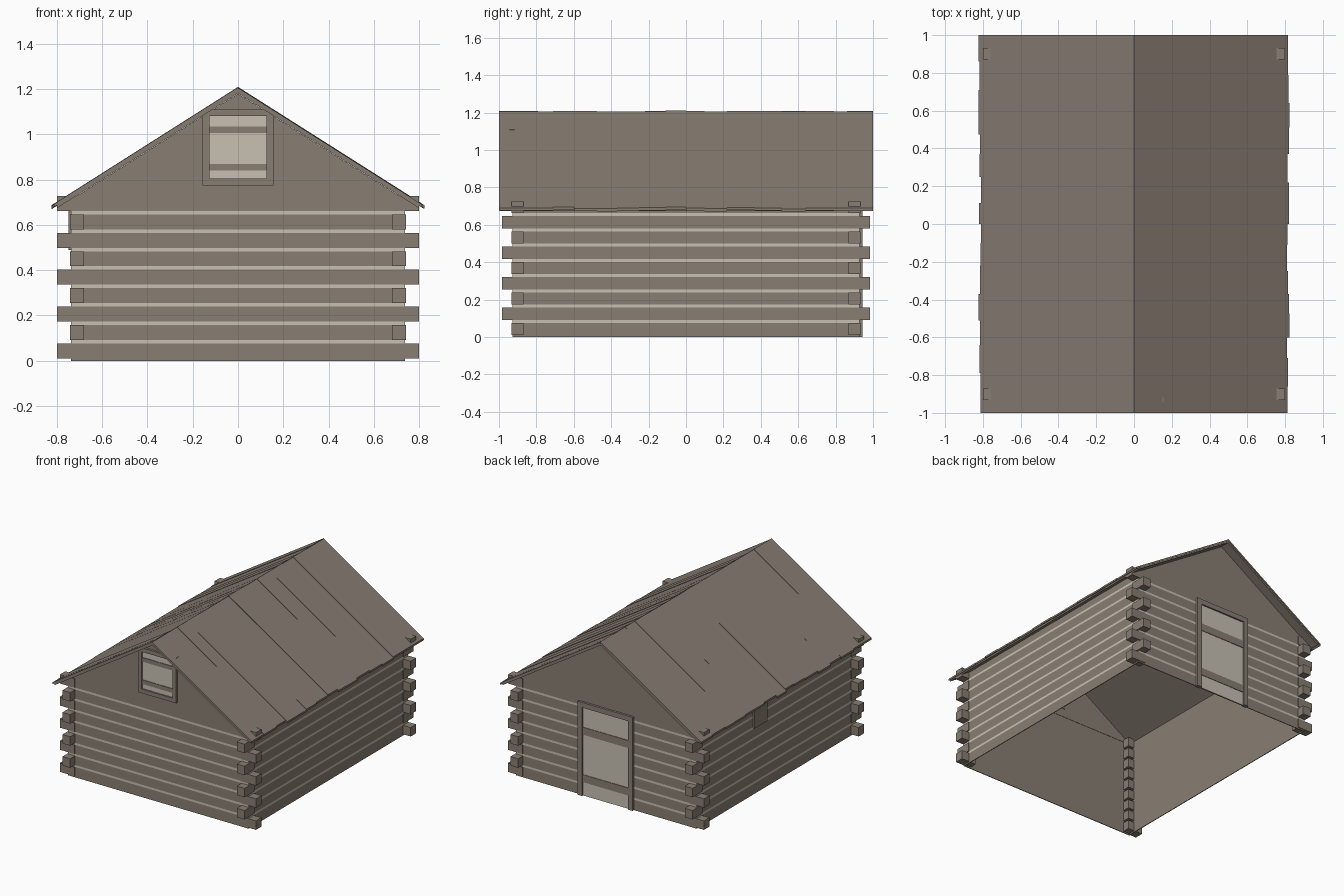
import bpy, bmesh, random

random.seed(4)
if "Cube" in bpy.data.objects:
    bpy.data.objects.remove(bpy.data.objects["Cube"], do_unlink=True)


def material(name, rgb):
    m = bpy.data.materials.new(name)
    m.use_nodes = True
    m.diffuse_color = (*rgb, 1)
    m.node_tree.nodes["Principled BSDF"].inputs["Base Color"].default_value = (*rgb, 1)
    return m


wood = material("log_brown", (0.25, 0.212, 0.17))
roof_wood = material("roof_brown", (0.24, 0.2, 0.166))
pale = material("pale_clay", (0.58, 0.53, 0.45))


def finish(name, bm, mats):
    bmesh.ops.recalc_face_normals(bm, faces=bm.faces)
    me = bpy.data.meshes.new(name)
    bm.to_mesh(me)
    bm.free()
    for m in mats:
        me.materials.append(m)
    ob = bpy.data.objects.new(name, me)
    bpy.context.collection.objects.link(ob)
    return ob


def add_prism(bm, profile, y0, y1):
    """Extrude an x-z profile from y0 to y1."""
    a = [bm.verts.new((x, y0, z)) for x, z in profile]
    b = [bm.verts.new((x, y1, z)) for x, z in profile]
    bm.faces.new(a)
    bm.faces.new(b[::-1])
    n = len(a)
    for i in range(n):
        j = (i + 1) % n
        bm.faces.new((a[i], b[i], b[j], a[j]))


def add_box(bm, x0, x1, y0, y1, z0, z1):
    add_prism(bm, [(x0, z0), (x1, z0), (x1, z1), (x0, z1)], y0, y1)


def boxes(name, mat, *sizes):
    bm = bmesh.new()
    for s in sizes:
        add_box(bm, *s)
    return finish(name, bm, [mat])


# Log rows
PITCH, LOG, ROWS = 0.0815, 0.066, 9
WX, WY, TOP = 0.737, 0.928, 0.712
rows = [(0.01 + PITCH * i, 0.01 + PITCH * i + LOG) for i in range(ROWS)]

# Walls: an open ring of log bands and clay bands, plain wood inside
levels = [z for row in rows for z in row]
levels[0], levels[-1] = 0, TOP
bm = bmesh.new()
rings = [[bm.verts.new((x * WX, y * WY, z)) for x, y in ((-1, -1), (1, -1), (1, 1), (-1, 1))]
         for z in levels]
for k in range(len(rings) - 1):
    lo, hi = rings[k], rings[k + 1]
    for i in range(4):
        j = (i + 1) % 4
        f = bm.faces.new((lo[i], lo[j], hi[j], hi[i]))
        f.material_index = k % 2
walls = finish("log_walls", bm, [wood, pale, wood, wood])
shell = walls.modifiers.new("thickness", "SOLIDIFY")
shell.thickness = 0.008
shell.offset = -1
shell.material_offset = 2

# Gables
for name, s in (("front_gable", -1), ("back_gable", 1)):
    bm = bmesh.new()
    add_prism(bm, [(-WX, TOP), (WX, TOP), (0, TOP + 0.634 * WX)], s * WY, s * (WY - 0.008))
    finish(name, bm, [wood])

# Corner log ends, alternating direction row by row
bm = bmesh.new()
for i, (z0, z1) in enumerate(rows):
    ex, ey = (0.8, 0.933) if i % 2 == 0 else (0.743, 0.985)
    for sx in (-1, 1):
        for sy in (-1, 1):
            add_box(bm, *sorted((sx * 0.68, sx * ex)), *sorted((sy * 0.87, sy * ey)), z0, z1)
finish("corner_log_ends", bm, [wood])

# Roof base and planks
APEX, SLOPE = 1.203, 0.634


def slope_profile(side, end, top, thick):
    drop = SLOPE * end
    return [(0, top), (side * end, top - drop), (side * end, top - drop - thick), (0, top - thick)]


edges = [-1, -0.86, -0.71, -0.6, -0.475, -0.37, -0.25, -0.11, 0,
         0.1, 0.22, 0.37, 0.51, 0.64, 0.79, 0.945, 1]
for name, side in (("left", 1), ("right", -1)):
    bm = bmesh.new()
    add_prism(bm, slope_profile(side, 0.8, APEX, 0.022), -0.997, 0.997)
    finish(name + "_roof_base", bm, [roof_wood])
    bm = bmesh.new()
    for a, b in zip(edges, edges[1:]):
        end = random.uniform(0.808, 0.824)
        lift = random.uniform(0.002, 0.007)
        add_prism(bm, slope_profile(side, end, APEX + lift, 0.014), side * a, side * b)
    finish(name + "_roof_planks", bm, [roof_wood])


def opening(name, s, half, z0, z1, border, sill, seams, bars):
    """Framed plank panel with cross bars on the front (s=-1) or back (s=1) wall."""
    def span(inner, outer):
        return sorted((s * inner, s * outer))
    frame = span(WY - 0.012, WY + 0.016)
    inner = half - border
    parts = [(-half, -inner, *frame, z0, z1), (inner, half, *frame, z0, z1),
             (-inner, inner, *frame, z1 - border, z1)]
    if sill:
        parts.append((-inner, inner, *frame, z0, z0 + border))
    boxes(name + "_frame", wood, *parts)
    bottom = z0 + border if sill else z0
    cuts = [-inner, *seams, inner]
    boxes(name + "_planks", pale,
          *[(a, b, *span(WY, WY + 0.004 + 0.001 * (i % 2)), bottom, z1 - border)
            for i, (a, b) in enumerate(zip(cuts, cuts[1:]))])
    boxes(name + "_bars", wood,
          *[(-inner, inner, *span(WY, WY + 0.009), a, b) for a, b in bars])


opening("window", -1, 0.156, 0.775, 1.11, 0.03, True, (-0.025, 0.022),
        ((0.84, 0.87), (1.005, 1.035)))
opening("door", 1, 0.225, 0, 0.69, 0.038, False, (-0.07,),
        ((0.1, 0.155), (0.45, 0.505)))

# Small hatch under the right eave
boxes("side_hatch", wood, (-WX - 0.012, -WX, 0.12, 0.27, 0.49, 0.69))
